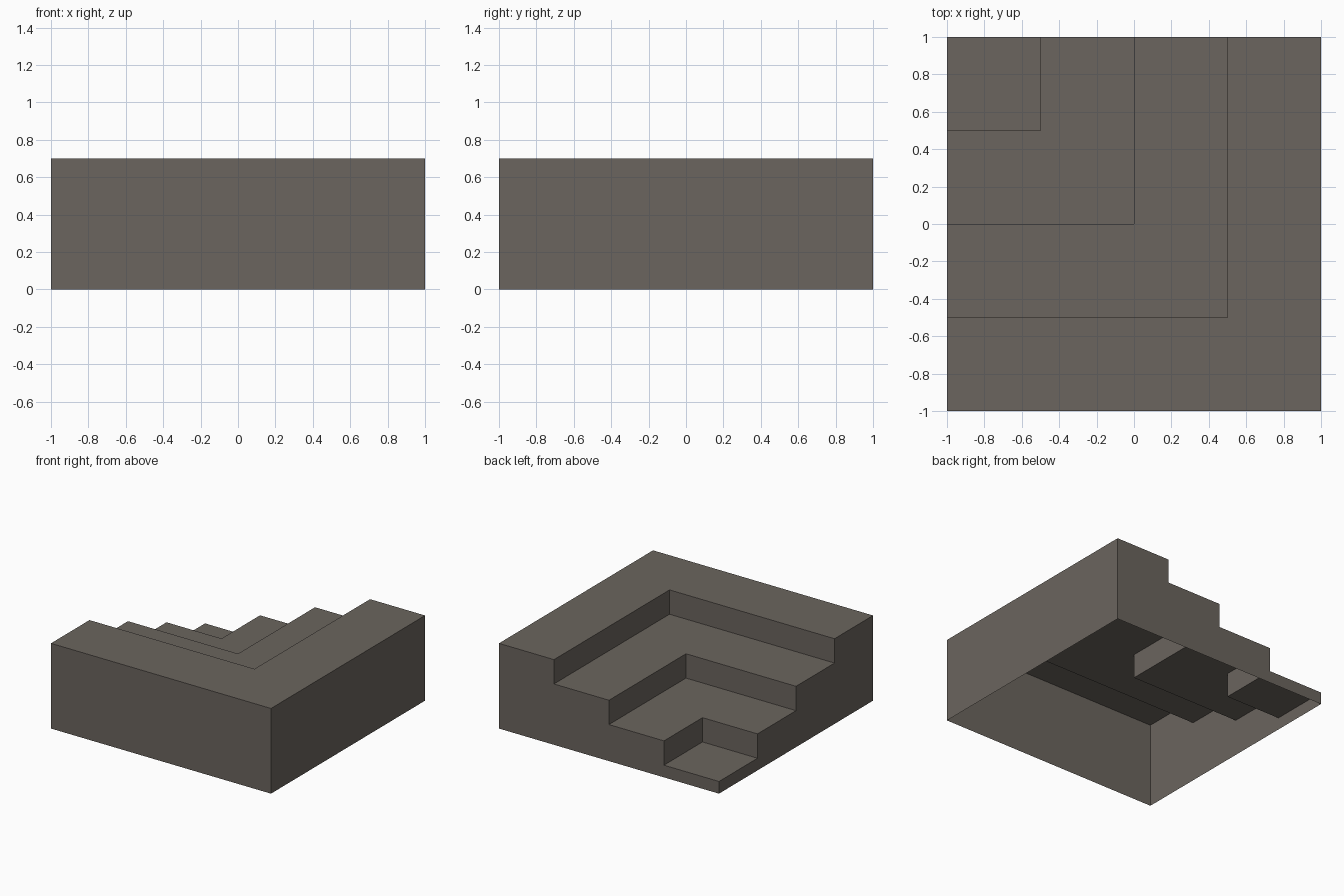
import bpy, bmesh

if "Cube" in bpy.data.objects:
    bpy.data.objects.remove(bpy.data.objects["Cube"])

STEPS = 4          # treads, from the top one down
RUN = 0.5          # tread depth
RISE = 0.2         # riser height
TOP = 0.7          # height of the top tread

mat = bpy.data.materials.new("dark taupe stone")
mat.diffuse_color = (0.147, 0.130, 0.112, 1)
mat.use_nodes = True
mat.node_tree.nodes["Principled BSDF"].inputs["Base Color"].default_value = mat.diffuse_color

bm = bmesh.new()


def face(*points):
    bm.faces.new([bm.verts.new(p) for p in points])


profile = []       # stepped outline (distance from centre, height), high to low
for k in range(STEPS):
    s, t = 1 - k * RUN, 1 - (k + 1) * RUN
    z = TOP - k * RISE
    lo = z - RISE
    profile += [(s, z), (t, z)]
    if k < STEPS - 1:
        # L-shaped tread and the two inner-corner risers below it
        face((-1, -s, z), (s, -s, z), (s, 1, z), (t, 1, z), (t, -t, z), (-1, -t, z))
        face((t, -t, lo), (-1, -t, lo), (-1, -t, z), (t, -t, z))
        face((t, 1, lo), (t, -t, lo), (t, -t, z), (t, 1, z))
    else:
        # lowest square tread
        face((-1, -s, z), (s, -s, z), (s, 1, z), (-1, 1, z))

# full-height front and right walls
face((-1, -1, 0), (1, -1, 0), (1, -1, TOP), (-1, -1, TOP))
face((1, -1, 0), (1, 1, 0), (1, 1, TOP), (1, -1, TOP))

# stepped left and back walls; the underside stays open
outline = [(1, 0)] + profile + [(-1, 0)]
face(*[(-1, -d, z) for d, z in outline])
face(*[(d, 1, z) for d, z in reversed(outline)])

bmesh.ops.remove_doubles(bm, verts=bm.verts, dist=1e-4)
mesh = bpy.data.meshes.new("corner_stairs")
bm.to_mesh(mesh)
bm.free()
mesh.materials.append(mat)
bpy.context.collection.objects.link(bpy.data.objects.new("corner_stairs", mesh))
